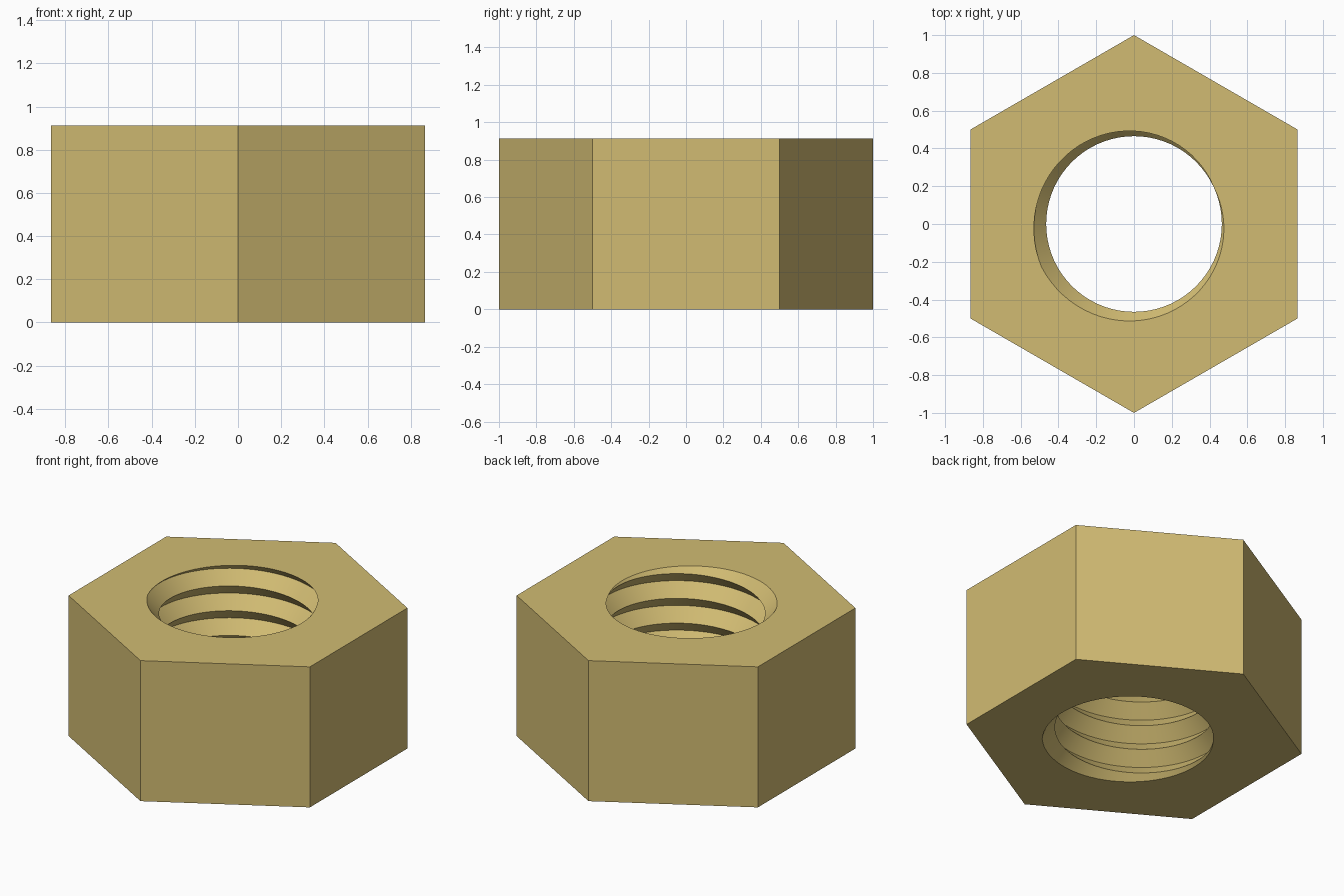
import bpy, bmesh, math
from mathutils import Vector

cube = bpy.data.objects.get("Cube")
if cube:
    bpy.data.objects.remove(cube, do_unlink=True)

HEIGHT = 0.912
PITCH = 0.1606
R_CREST, R_ROOT = 0.465, 0.54
STEPS = 72                      # segments per thread turn
ROOT_ANGLE = math.radians(205)  # where the groove meets the top face

# Brass material
brass = bpy.data.materials.new("brass")
brass.use_nodes = True
colour = (0.64, 0.50, 0.17, 1.0)
brass.diffuse_color = colour
brass.node_tree.nodes["Principled BSDF"].inputs["Base Color"].default_value = colour

bm = bmesh.new()


def helix(radius, z_shift, first, last):
    """Vertices along a right-hand helix, keyed by step number."""
    pts = {}
    for k in range(first, last + 1):
        a = math.tau * k / STEPS
        z = HEIGHT + PITCH * (a - ROOT_ANGLE) / math.tau + z_shift
        pts[k] = bm.verts.new((radius * math.cos(a), radius * math.sin(a), z))
    return pts


# V-shaped thread: crest and groove helices joined by two flanks,
# running past both ends of the nut
first, last = -8 * STEPS, 3 * STEPS
crest = helix(R_CREST, -PITCH / 2, first, last + STEPS)
root = helix(R_ROOT, 0, first, last)
for k in range(first, last):
    bm.faces.new((crest[k], crest[k + 1], root[k + 1], root[k]))
    bm.faces.new((root[k], root[k + 1], crest[k + STEPS + 1], crest[k + STEPS]))

# Trim the thread flush with the two end faces
for z, direction in ((0, -1), (HEIGHT, 1)):
    bmesh.ops.bisect_plane(bm, geom=bm.verts[:] + bm.edges[:] + bm.faces[:],
                           dist=1e-6, plane_co=(0, 0, z),
                           plane_no=(0, 0, direction), clear_outer=True)
loose = [v for v in bm.verts if not v.link_faces]
bmesh.ops.delete(bm, geom=loose, context='VERTS')

# Hexagonal rims and end faces around the threaded hole
rims = []
for z in (0, HEIGHT):
    hole = [e for e in bm.edges if e.is_boundary
            and all(abs(v.co.z - z) < 1e-4 for v in e.verts)]
    rim = [bm.verts.new((math.cos(a), math.sin(a), z))
           for a in (math.radians(30 + 60 * i) for i in range(6))]
    edges = [bm.edges.new((rim[i], rim[(i + 1) % 6])) for i in range(6)]
    bmesh.ops.triangle_fill(bm, edges=hole + edges, use_beauty=True,
                            normal=Vector((0, 0, 1)))
    rims.append(rim)

# Six flat sides
low, high = rims
for i in range(6):
    j = (i + 1) % 6
    bm.faces.new((low[i], low[j], high[j], high[i]))

bmesh.ops.recalc_face_normals(bm, faces=bm.faces[:])
mesh = bpy.data.meshes.new("hex_nut")
bm.to_mesh(mesh)
bm.free()
mesh.materials.append(brass)

nut = bpy.data.objects.new("hex_nut", mesh)
bpy.context.collection.objects.link(nut)

# Smooth along the thread, sharp at crests, grooves and hex edges
bpy.ops.object.select_all(action='DESELECT')
nut.select_set(True)
bpy.context.view_layer.objects.active = nut
bpy.ops.object.shade_smooth_by_angle(angle=math.radians(30))
